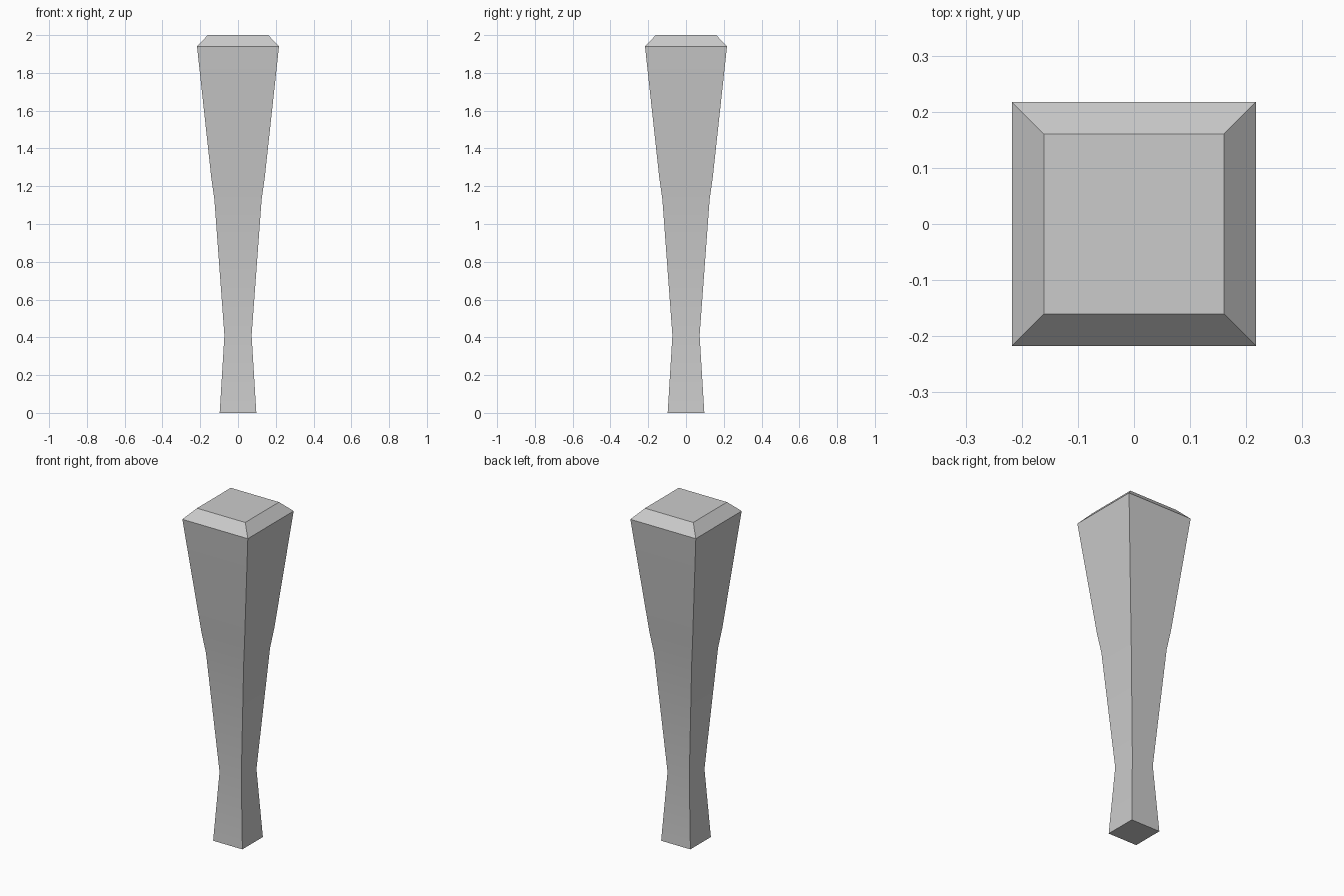
import bpy, bmesh, math

if "Cube" in bpy.data.objects:
    bpy.data.objects.remove(bpy.data.objects["Cube"])

# Square cross-sections from foot to cap: (height, half width)
PROFILE = [(0, 0.097), (0.41, 0.072), (1.13, 0.125),
           (1.25, 0.142), (1.94, 0.217), (2.0, 0.16)]


def square_loft(name, profile):
    bm = bmesh.new()
    rings = [[bm.verts.new((sx * h, sy * h, z))
              for sx, sy in ((-1, -1), (1, -1), (1, 1), (-1, 1))]
             for z, h in profile]
    for low, high in zip(rings, rings[1:]):
        for i in range(4):
            j = (i + 1) % 4
            bm.faces.new((low[i], low[j], high[j], high[i]))
    bm.faces.new(rings[0][::-1])
    bm.faces.new(rings[-1])
    mesh = bpy.data.meshes.new(name)
    bm.to_mesh(mesh)
    bm.free()
    obj = bpy.data.objects.new(name, mesh)
    bpy.context.collection.objects.link(obj)
    return obj


# Tapered post with a pinched waist and bevelled cap
post = square_loft("tapered_post", PROFILE)
bpy.context.view_layer.objects.active = post
post.select_set(True)
bpy.ops.object.shade_smooth_by_angle(angle=math.radians(30))
